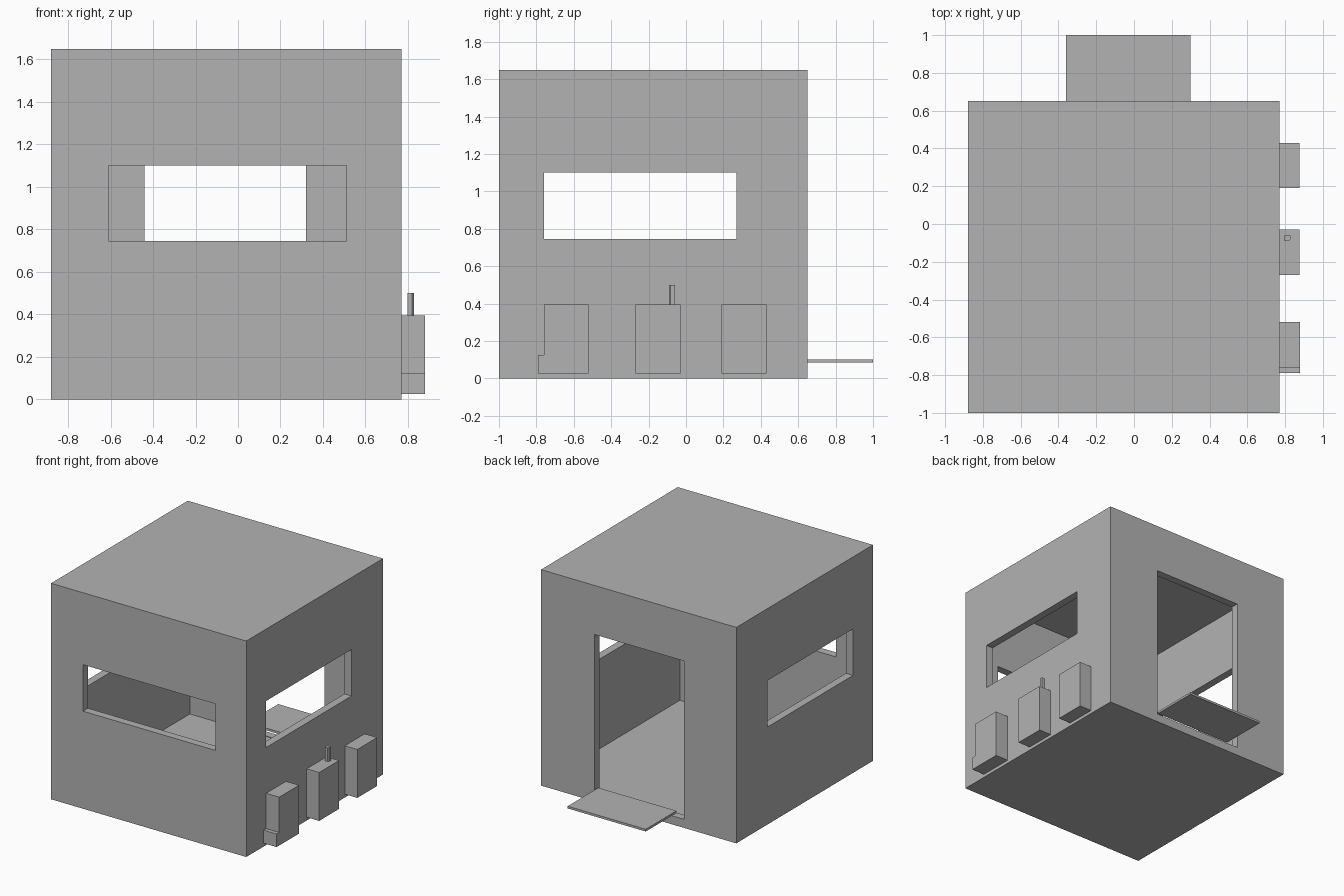
import bpy, bmesh

if "Cube" in bpy.data.objects:
    bpy.data.objects.remove(bpy.data.objects["Cube"])

T = 0.06                                  # wall thickness
X0, X1, Y0, Y1, H = -0.88, 0.77, -1.0, 0.65, 1.65

grey = bpy.data.materials.new("plain grey")
grey.diffuse_color = (0.45, 0.45, 0.45, 1)
grey.use_nodes = True
grey.node_tree.nodes["Principled BSDF"].inputs["Base Color"].default_value = grey.diffuse_color


def prism(name, profile, axis, lo, hi):
    """Extrude a 2D outline along axis x or z."""
    bm = bmesh.new()
    place = {"x": lambda p, d: (d, p[0], p[1]), "z": lambda p, d: (p[0], p[1], d)}[axis]
    a = [bm.verts.new(place(p, lo)) for p in profile]
    b = [bm.verts.new(place(p, hi)) for p in profile]
    bm.faces.new(a[::-1])
    bm.faces.new(b)
    n = len(profile)
    for i in range(n):
        j = (i + 1) % n
        bm.faces.new((a[i], a[j], b[j], b[i]))
    bmesh.ops.recalc_face_normals(bm, faces=bm.faces[:])
    mesh = bpy.data.meshes.new(name)
    bm.to_mesh(mesh)
    bm.free()
    mesh.materials.append(grey)
    obj = bpy.data.objects.new(name, mesh)
    bpy.context.collection.objects.link(obj)
    return obj


def box(name, x, y, z):
    return prism(name, [(x[0], y[0]), (x[1], y[0]), (x[1], y[1]), (x[0], y[1])], "z", *z)


def cut(target, cutter):
    mod = target.modifiers.new(cutter.name, "BOOLEAN")
    mod.operation, mod.solver, mod.object = "DIFFERENCE", "EXACT", cutter
    bpy.context.view_layer.objects.active = target
    bpy.ops.object.modifier_apply(modifier=mod.name)
    bpy.data.objects.remove(cutter)


# Hollow cabin with floor and roof
cabin = box("cabin", (X0, X1), (Y0, Y1), (0, H))
cut(cabin, box("room_cutter", (X0 + T, X1 - T), (Y0 + T, Y1 - T), (T, H - T)))

# Front window, windows on both sides, rear doorway
cut(cabin, box("front_window_cutter", (-0.61, 0.51), (Y0 - 0.1, Y0 + 0.2), (0.745, 1.10)))
cut(cabin, box("side_window_cutter", (X0 - 0.1, X1 + 0.1), (-0.76, 0.27), (0.745, 1.10)))
cut(cabin, box("door_cutter", (-0.44, 0.32), (Y1 - 0.2, Y1 + 0.1), (0.065, 1.275)))

# Entry step plate behind the doorway
box("entry_plate", (-0.36, 0.30), (0.63, 1.0), (0.085, 0.102))

# Three boxes along the right wall; the first has a low toe
prism("toe_box", [(-0.79, 0.025), (-0.52, 0.025), (-0.52, 0.395), (-0.76, 0.395),
                  (-0.76, 0.125), (-0.79, 0.125)], "x", X1, 0.88)
box("middle_box", (X1, 0.875), (-0.27, -0.03), (0.025, 0.395))
box("rear_box", (X1, 0.875), (0.19, 0.43), (0.025, 0.395))

# Small post with one chamfered corner on the middle box
prism("post", [(0.797, -0.09), (0.82, -0.09), (0.828, -0.082), (0.828, -0.06),
               (0.797, -0.06)], "z", 0.395, 0.50)
